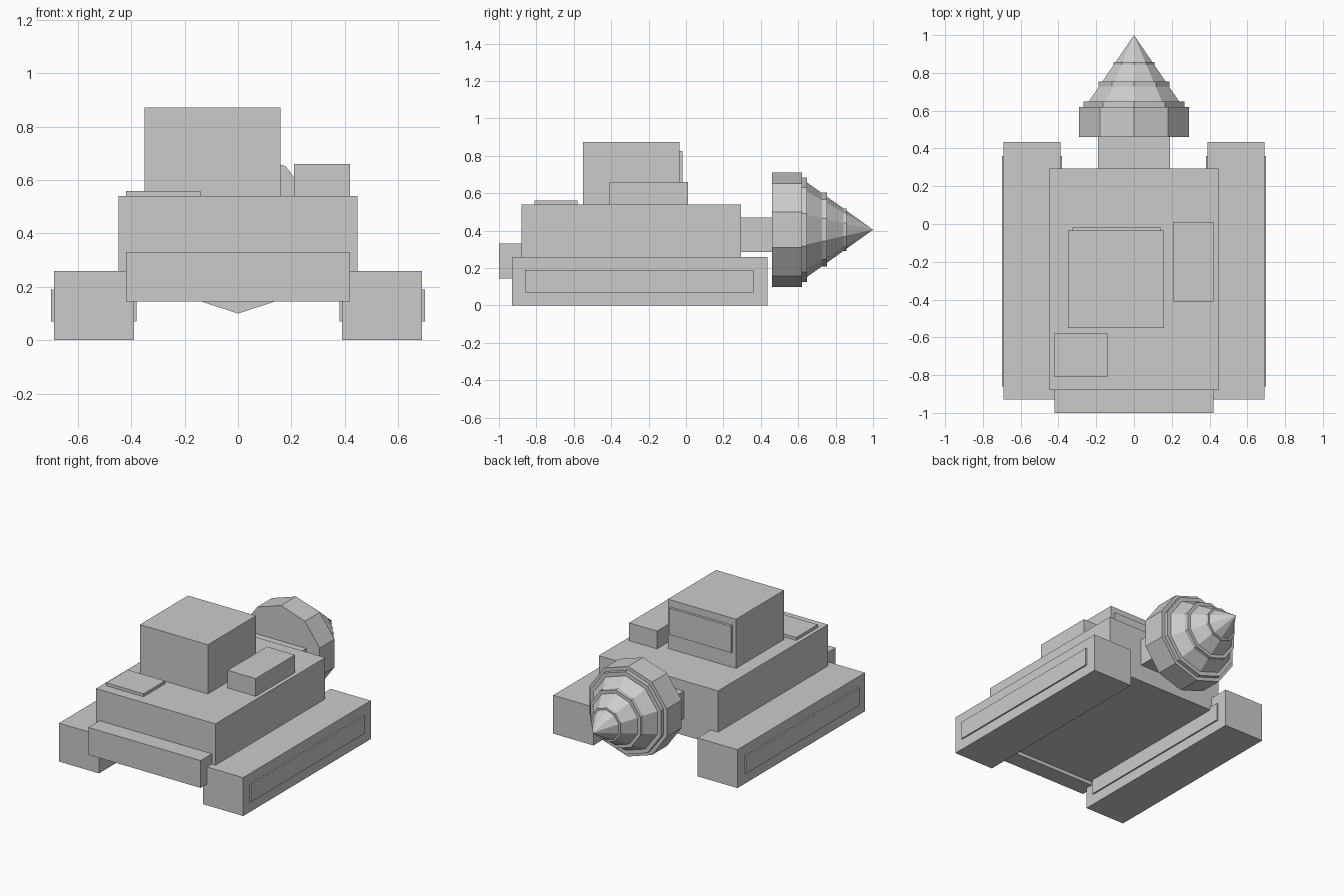
import bpy
import bmesh
from math import pi
from mathutils import Matrix, Vector

cube = bpy.data.objects.get("Cube")
if cube:
    bpy.data.objects.remove(cube, do_unlink=True)

grey = bpy.data.materials.new("plain_grey")
grey.use_nodes = True
grey.diffuse_color = (0.6, 0.6, 0.6, 1)
grey.node_tree.nodes["Principled BSDF"].inputs["Base Color"].default_value = (0.6, 0.6, 0.6, 1)


def finish(name, bm):
    mesh = bpy.data.meshes.new(name)
    bm.to_mesh(mesh)
    bm.free()
    mesh.materials.append(grey)
    obj = bpy.data.objects.new(name, mesh)
    bpy.context.collection.objects.link(obj)
    return obj


def box(name, x, y, z):
    """Box from (min, max) ranges along each axis."""
    bm = bmesh.new()
    bmesh.ops.create_cube(bm, size=1)
    low, high = (Vector(c) for c in zip(x, y, z))
    bmesh.ops.scale(bm, vec=high - low, verts=bm.verts)
    bmesh.ops.translate(bm, vec=(low + high) / 2, verts=bm.verts)
    return finish(name, bm)


DRILL_Z = 0.405


def drill_part(name, y0, y1, r0, r1):
    """Ten-sided cone or disc along y, with a corner pointing up."""
    bm = bmesh.new()
    bmesh.ops.create_cone(bm, cap_ends=True, segments=10,
                          radius1=r0, radius2=r1, depth=y1 - y0)
    turn = Matrix.Rotation(-pi / 2, 4, 'X')
    place = Matrix.Translation((0, (y0 + y1) / 2, DRILL_Z))
    bmesh.ops.transform(bm, matrix=place @ turn, verts=bm.verts)
    bmesh.ops.remove_doubles(bm, verts=bm.verts, dist=0.0001)
    return finish(name, bm)


# Body
box("hull", (-0.447, 0.447), (-0.88, 0.295), (0.17, 0.54))
box("bumper", (-0.42, 0.42), (-1.0, -0.88), (0.145, 0.33))

# Cabin and deck fittings
box("cabin", (-0.35, 0.16), (-0.55, -0.035), (0.54, 0.873))
box("cabin_window", (-0.325, 0.14), (-0.035, -0.018), (0.645, 0.825))
box("deck_box", (0.21, 0.42), (-0.41, 0.01), (0.54, 0.66))
box("deck_hatch", (-0.42, -0.14), (-0.81, -0.58), (0.54, 0.56))

# Tracks with raised panels on both sides
for side, s in (("left", 1), ("right", -1)):
    def span(a, b):
        return sorted((s * a, s * b))
    box(side + "_track", span(0.39, 0.69), (-0.93, 0.435), (0, 0.26))
    box(side + "_outer_panel", span(0.69, 0.7), (-0.86, 0.36), (0.07, 0.19))
    box(side + "_inner_panel", span(0.38, 0.39), (-0.86, 0.36), (0.07, 0.19))

# Drill
box("drill_mount", (-0.19, 0.19), (0.295, 0.46), (0.285, 0.47))
drill_part("drill_base", 0.46, 0.62, 0.305, 0.305)
drill_part("drill_cone", 0.62, 1.0, 0.272, 0)
for i, (y0, y1, r) in enumerate([(0.62, 0.648, 0.28), (0.727, 0.755, 0.198),
                                 (0.843, 0.858, 0.114)]):
    drill_part(f"drill_ring_{i + 1}", y0, y1, r, r)
